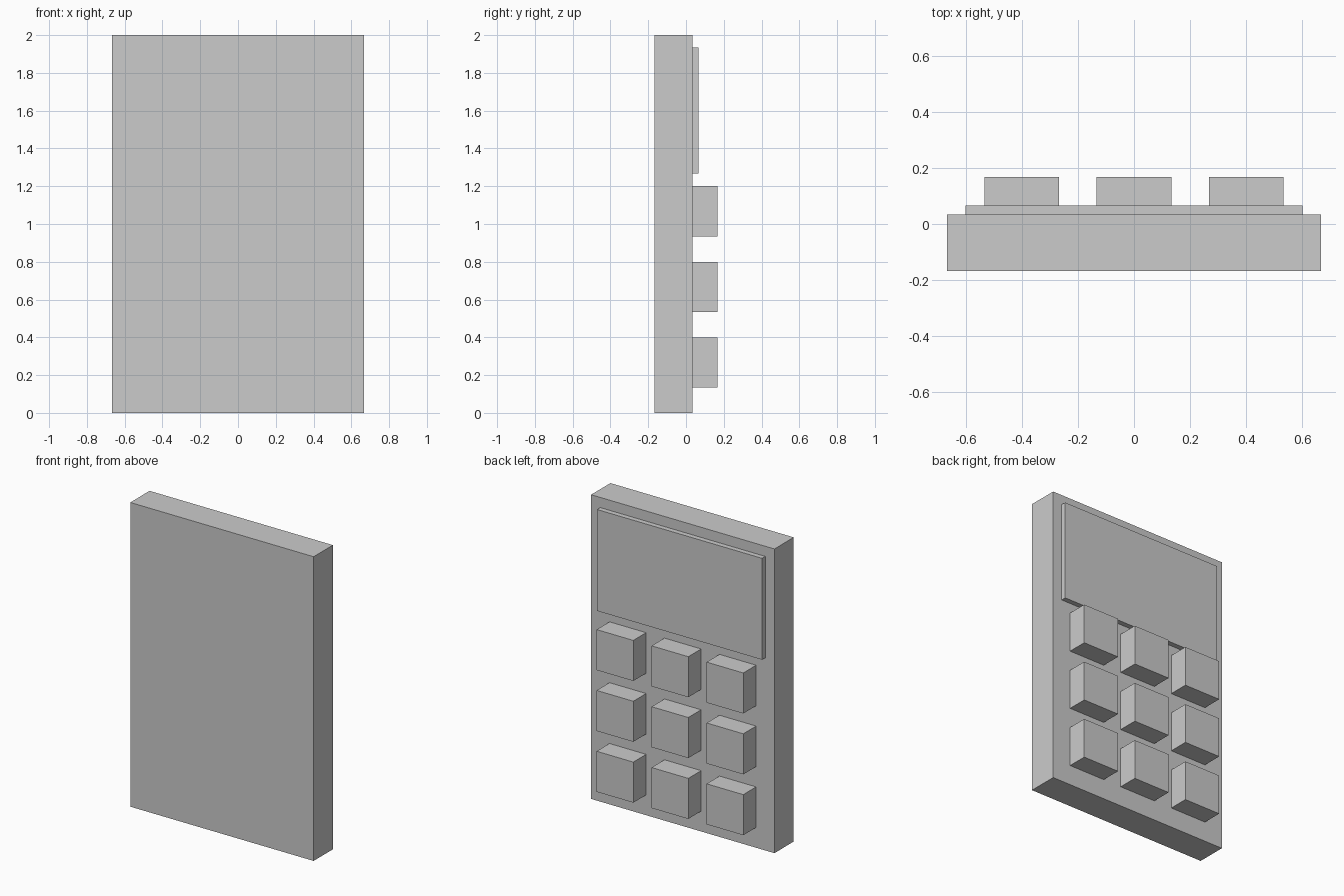
import bpy

if "Cube" in bpy.data.objects:
    bpy.data.objects.remove(bpy.data.objects["Cube"])


def box(name, x, y, z):
    """Add a box from (min, max) extents on each axis."""
    bpy.ops.mesh.primitive_cube_add(
        size=1, location=[(a + b) / 2 for a, b in (x, y, z)])
    obj = bpy.context.object
    obj.name = name
    obj.scale = [b - a for a, b in (x, y, z)]
    bpy.ops.object.transform_apply(location=False, rotation=False, scale=True)
    return obj


FACE = 0.0333  # y of the panel that carries the screen and keys

# Slab body
box("body", (-0.6667, 0.6667), (-0.1667, FACE), (0, 2))

# Raised display
box("screen", (-0.6, 0.6), (FACE, 0.0667), (1.2667, 1.9333))

# 3 x 3 keypad
KEY = 0.2667
for row in range(3):
    for col in range(3):
        x0 = -KEY / 2 + (col - 1) * 0.4
        z0 = 0.1333 + row * 0.4
        box(f"key_{row + 1}_{col + 1}",
            (x0, x0 + KEY), (FACE, 0.1667), (z0, z0 + KEY))
